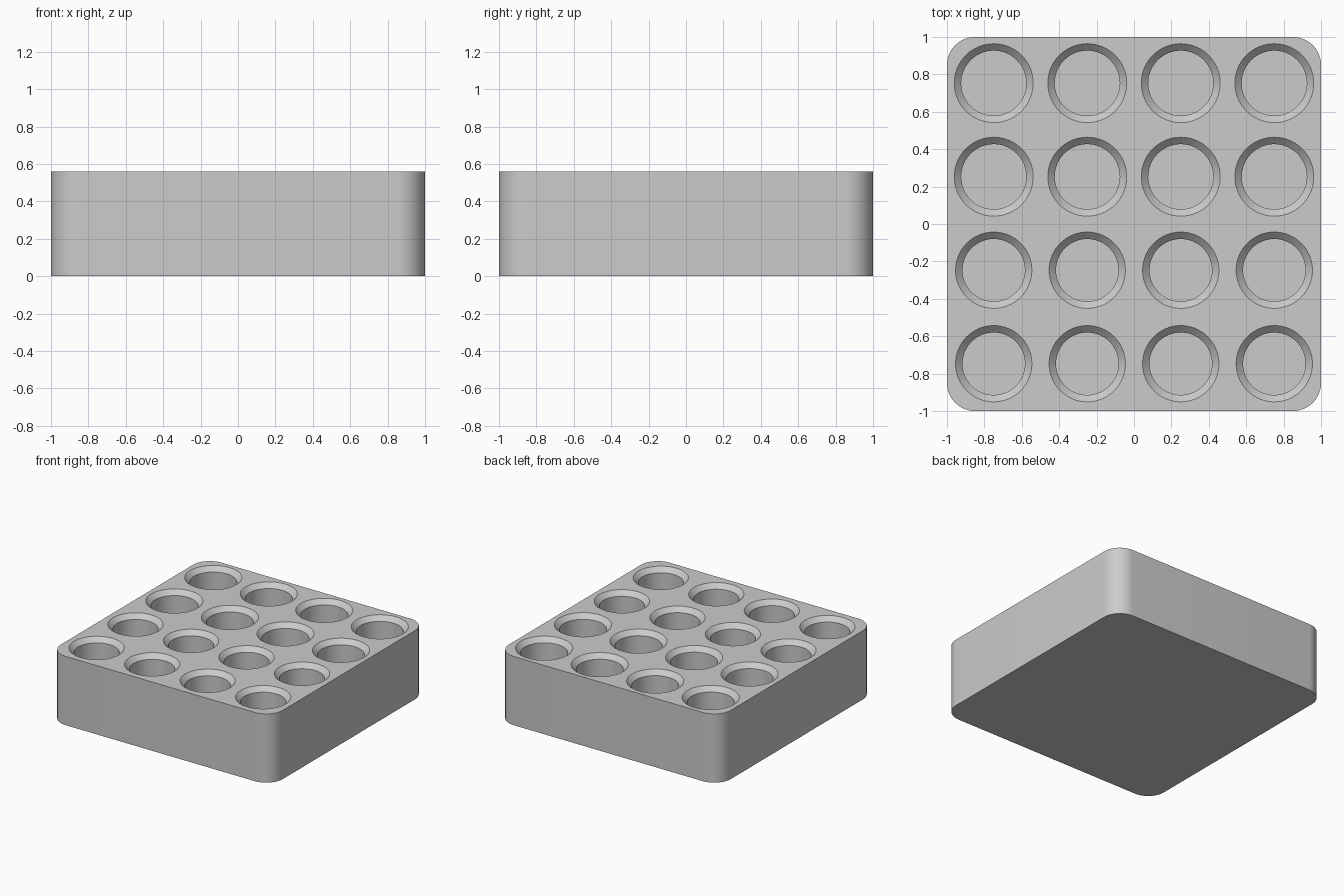
import bpy, bmesh, math

if "Cube" in bpy.data.objects:
    bpy.data.objects.remove(bpy.data.objects["Cube"])

H, R = 0.56, 0.15          # block height, corner radius
FLOOR, CHAMFER = 0.10, 0.037

grey = bpy.data.materials.new("plain grey")
grey.diffuse_color = (0.6, 0.6, 0.6, 1)
grey.use_nodes = True
grey.node_tree.nodes["Principled BSDF"].inputs["Base Color"].default_value = grey.diffuse_color


def make_object(name, bm):
    bmesh.ops.recalc_face_normals(bm, faces=bm.faces)
    mesh = bpy.data.meshes.new(name)
    bm.to_mesh(mesh)
    bm.free()
    mesh.materials.append(grey)
    obj = bpy.data.objects.new(name, mesh)
    bpy.context.collection.objects.link(obj)
    return obj


def loft(bm, rings):
    """Closed solid through rings of equal point count."""
    loops = [[bm.verts.new(p) for p in ring] for ring in rings]
    n = len(loops[0])
    for a, b in zip(loops, loops[1:]):
        for i in range(n):
            j = (i + 1) % n
            bm.faces.new((a[i], a[j], b[j], b[i]))
    bm.faces.new(loops[0][::-1])
    bm.faces.new(loops[-1])


def circle(x, y, z, r, n=64):
    return [(x + r * math.cos(2 * math.pi * i / n),
             y + r * math.sin(2 * math.pi * i / n), z) for i in range(n)]


def rounded_square(z, steps=12):
    pts = []
    for k, (sx, sy) in enumerate([(1, 1), (-1, 1), (-1, -1), (1, -1)]):
        for i in range(steps + 1):
            a = math.pi / 2 * (k + i / steps)
            pts.append((sx * (1 - R) + R * math.cos(a),
                        sy * (1 - R) + R * math.sin(a), z))
    return pts


# Block with rounded upright corners
bm = bmesh.new()
loft(bm, [rounded_square(0), rounded_square(H)])
block = make_object("tray_block", bm)

# Chamfered round pockets; the two back rows are slightly wider
bm = bmesh.new()
for y, r in [(0.753, 0.174), (0.253, 0.174), (-0.247, 0.167), (-0.747, 0.167)]:
    for x in (-0.75, -0.25, 0.25, 0.75):
        top = r + CHAMFER
        loft(bm, [circle(x, y, FLOOR, r), circle(x, y, H - CHAMFER, r),
                  circle(x, y, H, top), circle(x, y, H + 0.05, top)])
cutter = make_object("pocket_cutter", bm)
cutter.hide_render = True

# Cut the pockets and bake the result
mod = block.modifiers.new("pockets", 'BOOLEAN')
mod.operation = 'DIFFERENCE'
mod.solver = 'EXACT'
mod.object = cutter
bpy.context.view_layer.objects.active = block
block.select_set(True)
bpy.ops.object.modifier_apply(modifier=mod.name)
bpy.data.objects.remove(cutter)

# Smooth walls, crisp rims
bpy.ops.object.shade_smooth_by_angle(angle=math.radians(30))
